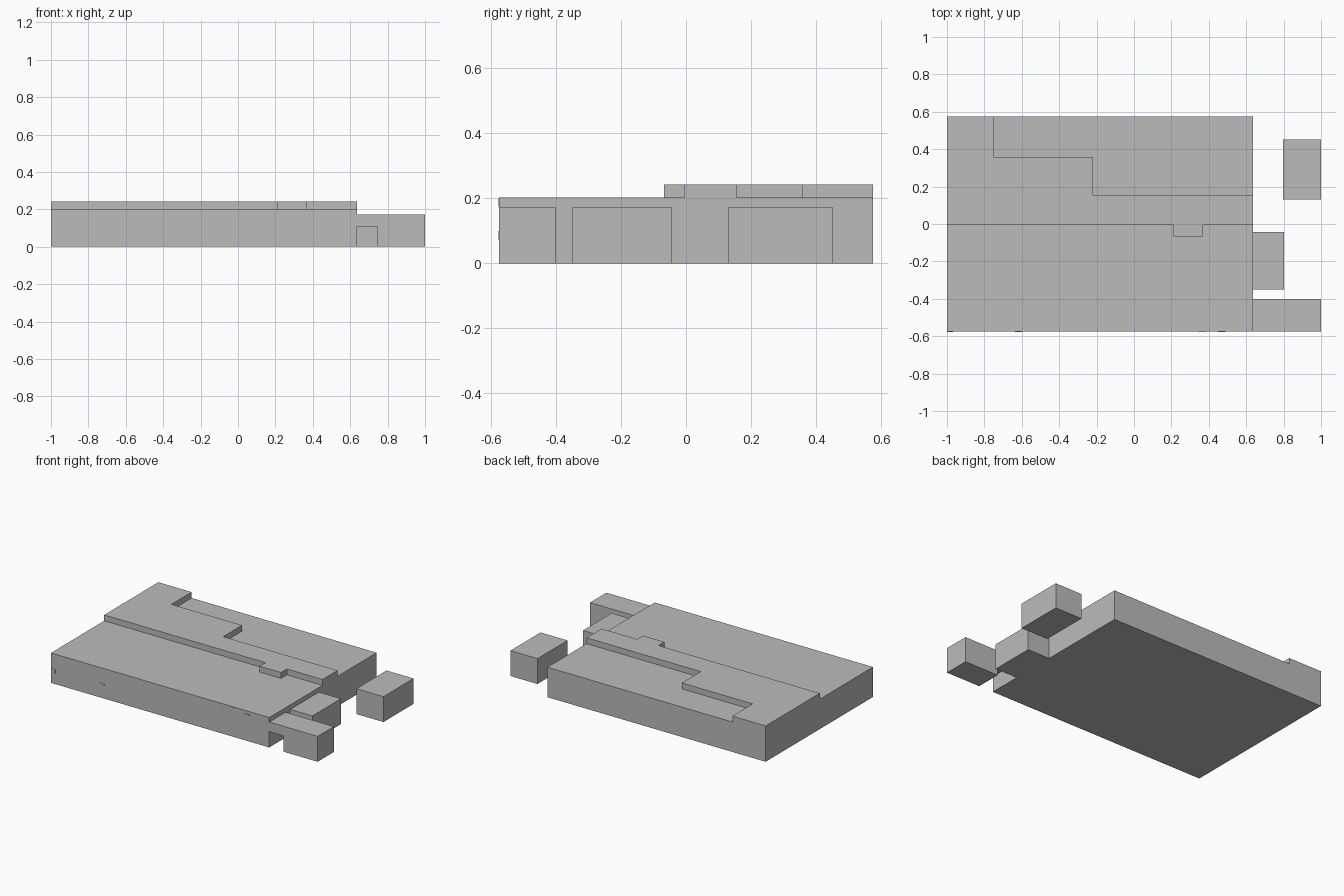
import bpy
import bmesh

cube = bpy.data.objects.get("Cube")
if cube:
    bpy.data.objects.remove(cube, do_unlink=True)

GREY = (0.5, 0.5, 0.5, 1.0)
mat = bpy.data.materials.new("plain grey")
mat.use_nodes = True
mat.diffuse_color = GREY
mat.node_tree.nodes["Principled BSDF"].inputs["Base Color"].default_value = GREY


def prism(name, outline, low, high, axis="z"):
    """Extrude a flat outline: (x, y) along z, or (x, z) along y."""
    def place(a, b, c):
        return (a, b, c) if axis == "z" else (a, c, b)
    bm = bmesh.new()
    face = bm.faces.new([bm.verts.new(place(a, b, low)) for a, b in outline])
    ext = bmesh.ops.extrude_face_region(bm, geom=[face])
    moved = [g for g in ext["geom"] if isinstance(g, bmesh.types.BMVert)]
    bmesh.ops.translate(bm, verts=moved, vec=place(0, 0, high - low))
    bmesh.ops.recalc_face_normals(bm, faces=bm.faces[:])
    mesh = bpy.data.meshes.new(name)
    bm.to_mesh(mesh)
    bm.free()
    mesh.materials.append(mat)
    obj = bpy.data.objects.new(name, mesh)
    bpy.context.collection.objects.link(obj)
    return obj


def rect(x0, x1, y0, y1):
    return [(x0, y0), (x1, y0), (x1, y1), (x0, y1)]


LEFT, EDGE, RIGHT = -1.0, 0.637, 1.0
HALF = 0.575
SLAB, ROOF, BLOCK = 0.203, 0.243, 0.172
STEP = -0.005

# Broad main slab
prism("main_slab", rect(LEFT, EDGE, -HALF, HALF), 0, SLAB)

# Stepped upper storey with a small front tab
prism("upper_storey", [
    (LEFT, STEP), (0.21, STEP), (0.21, -0.068), (0.37, -0.068), (0.37, STEP),
    (EDGE, STEP), (EDGE, 0.156), (-0.22, 0.156), (-0.22, 0.358),
    (-0.75, 0.358), (-0.75, HALF), (LEFT, HALF)], SLAB, ROOF)

# Front wing with a passage beneath it
prism("front_wing", [
    (EDGE, 0.107), (0.745, 0.107), (0.745, 0), (RIGHT, 0),
    (RIGHT, BLOCK), (EDGE, BLOCK)], -HALF, -0.4, axis="y")

# Attached side block and detached block
prism("side_block", rect(EDGE, 0.803, -0.35, -0.043), 0, BLOCK)
prism("detached_block", rect(0.797, RIGHT, 0.13, 0.453), 0, BLOCK)

# Tiny plates on the front wall
for i, (x0, x1, z0, z1) in enumerate([
        (LEFT, -0.967, 0.073, 0.1), (-0.635, -0.6, 0.088, 0.1),
        (0.345, 0.385, 0.176, 0.2), (0.45, 0.488, 0.175, 0.183)]):
    prism(f"front_plate_{i + 1}", rect(x0, x1, z0, z1),
          -HALF - 0.002, -HALF, axis="y")
